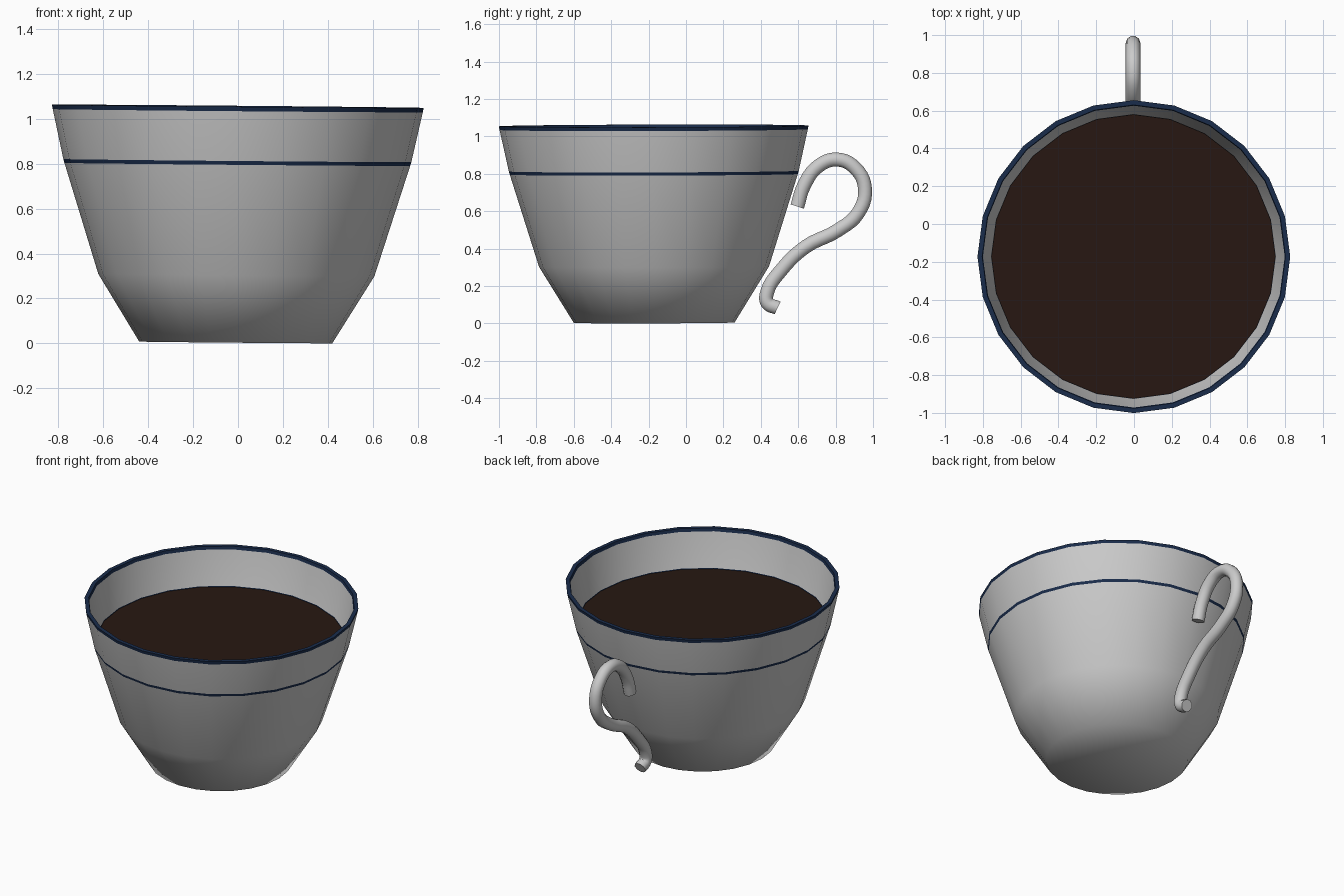
import bpy, bmesh, math

if "Cube" in bpy.data.objects:
    bpy.data.objects.remove(bpy.data.objects["Cube"])

SIDES = 24


def material(name, color):
    m = bpy.data.materials.new(name)
    m.diffuse_color = color
    m.use_nodes = True
    m.node_tree.nodes["Principled BSDF"].inputs["Base Color"].default_value = m.diffuse_color
    return m


porcelain = material("porcelain", (0.8, 0.8, 0.8, 1))
navy = material("navy_glaze", (0.01, 0.025, 0.07, 1))
coffee = material("coffee", (0.02, 0.009, 0.006, 1))


def lathe(name, profile, mats, bands=()):
    """Spin an (r, z) profile; r = 0 ends close to a single point."""
    bm = bmesh.new()
    rings = []
    for r, z in profile:
        n = SIDES if r else 1
        rings.append([bm.verts.new((r * math.sin(2 * math.pi * i / SIDES),
                                    r * math.cos(2 * math.pi * i / SIDES), z))
                      for i in range(n)])
    for k in range(len(rings) - 1):
        a, b = rings[k], rings[k + 1]
        for i in range(SIDES):
            j = (i + 1) % SIDES
            loop = [a[i % len(a)], a[j % len(a)], b[j % len(b)], b[i % len(b)]]
            f = bm.faces.new(list(dict.fromkeys(loop)))
            f.material_index = 1 if k in bands else 0
    bmesh.ops.recalc_face_normals(bm, faces=bm.faces)
    me = bpy.data.meshes.new(name)
    bm.to_mesh(me)
    bm.free()
    for m in mats:
        me.materials.append(m)
    ob = bpy.data.objects.new(name, me)
    bpy.context.collection.objects.link(ob)
    # the cup sits very slightly tilted
    ob.location = (-0.01, -0.17, 0.004)
    ob.rotation_euler = (math.radians(0.15), math.radians(0.5), 0)
    bpy.ops.object.select_all(action='DESELECT')
    ob.select_set(True)
    bpy.context.view_layer.objects.active = ob
    bpy.ops.object.shade_smooth_by_angle(angle=math.radians(65))
    return ob


# cup wall: outside up, over the rim, inside down; navy band and rim
cup = lathe("cup", [(0, 0), (0.43, 0), (0.615, 0.3), (0.77, 0.793), (0.775, 0.81),
                    (0.824, 1.032), (0.828, 1.052), (0.803, 1.052), (0.799, 1.032),
                    (0.753, 0.81), (0.748, 0.793), (0.59, 0.31), (0.41, 0.025), (0, 0.025)],
            [porcelain, navy], bands=(3, 5, 6, 7, 9))

# coffee surface
liquid = lathe("coffee_surface", [(0, 0.805), (0.753, 0.805)], [coffee])
for p in liquid.data.polygons:
    if p.normal.z < 0:
        p.flip()

# S-shaped handle: swept tube
path = [(0.595, 0.625), (0.63, 0.735), (0.71, 0.843), (0.81, 0.876), (0.905, 0.83),
        (0.957, 0.72), (0.92, 0.59), (0.81, 0.497), (0.64, 0.41), (0.505, 0.28),
        (0.435, 0.17), (0.435, 0.11), (0.49, 0.083)]
cu = bpy.data.curves.new("handle", 'CURVE')
cu.dimensions = '3D'
cu.bevel_depth = 0.039
cu.bevel_resolution = 3
cu.resolution_u = 5
cu.use_fill_caps = True
sp = cu.splines.new('BEZIER')
sp.bezier_points.add(len(path) - 1)
for bp, (y, z) in zip(sp.bezier_points, path):
    bp.co = (-0.005, y, z)
    bp.handle_left_type = bp.handle_right_type = 'AUTO'
handle = bpy.data.objects.new("handle", cu)
bpy.context.collection.objects.link(handle)
bpy.ops.object.select_all(action='DESELECT')
handle.select_set(True)
bpy.context.view_layer.objects.active = handle
bpy.ops.object.convert(target='MESH')
bpy.ops.object.shade_smooth_by_angle(angle=math.radians(50))
